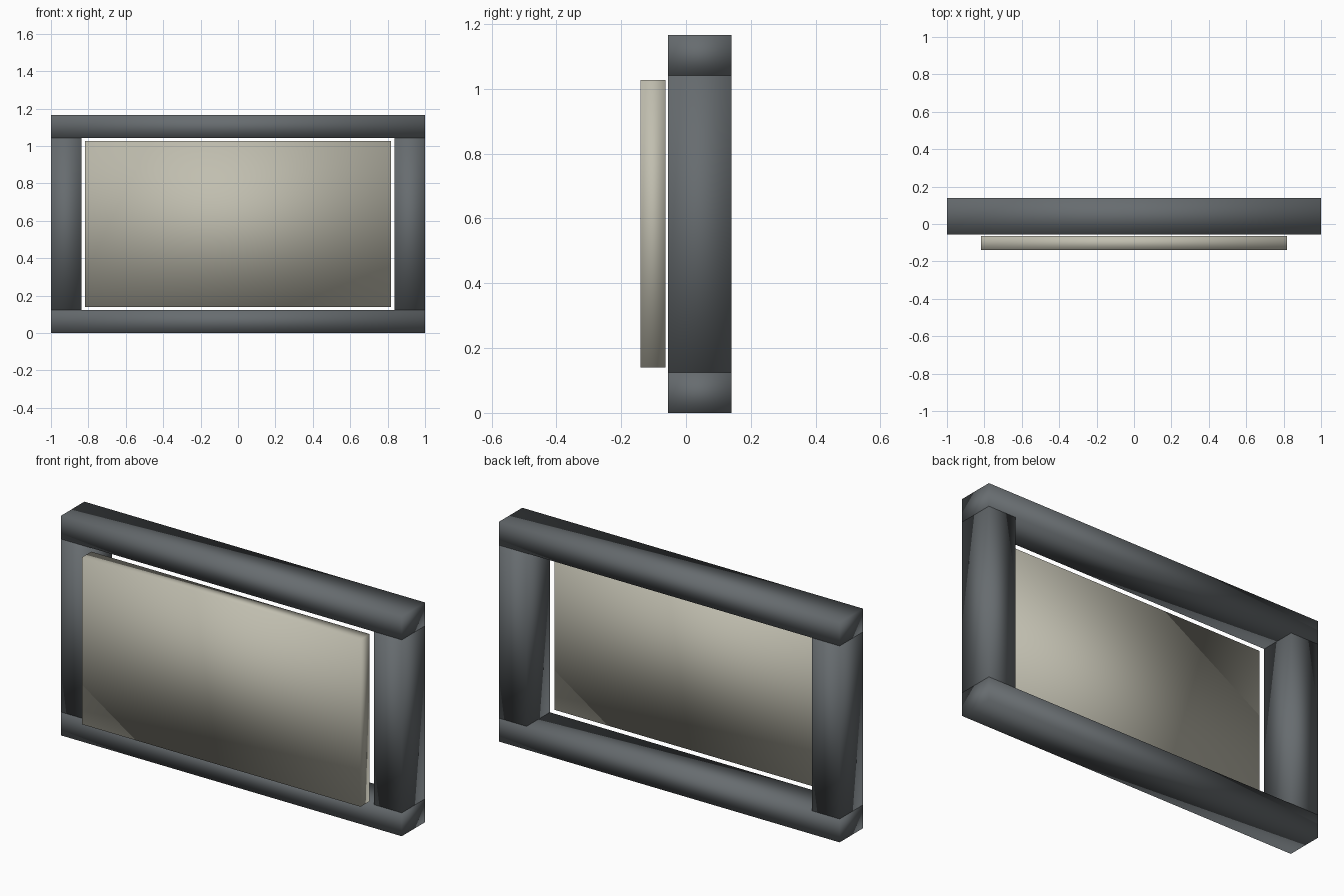
import bpy

default = bpy.data.objects.get("Cube")
if default:
    bpy.data.objects.remove(default, do_unlink=True)


def make_material(name, rgb):
    mat = bpy.data.materials.new(name)
    mat.use_nodes = True
    mat.diffuse_color = (*rgb, 1)
    bsdf = next(n for n in mat.node_tree.nodes if n.type == "BSDF_PRINCIPLED")
    bsdf.inputs["Base Color"].default_value = (*rgb, 1)
    return mat


def box(name, low, high, mat):
    """Box between two corners, shaded smoothly across its edges."""
    center = [(a + b) / 2 for a, b in zip(low, high)]
    bpy.ops.mesh.primitive_cube_add(size=1, location=center)
    obj = bpy.context.object
    obj.name = name
    obj.scale = [b - a for a, b in zip(low, high)]
    bpy.ops.object.transform_apply(location=False, rotation=False, scale=True)
    bpy.ops.object.shade_smooth()
    obj.data.materials.append(mat)
    return obj


slate = make_material("slate grey", (0.135, 0.15, 0.16))
stone = make_material("warm stone", (0.53, 0.515, 0.43))

# Frame dimensions
FRONT, BACK = -0.055, 0.14
HEIGHT, LOWER, UPPER = 1.166, 0.124, 1.042
INNER = 0.838

# Rails run the full width
box("bottom_rail", (-1, FRONT, 0), (1, BACK, LOWER), slate)
box("top_rail", (-1, FRONT, UPPER), (1, BACK, HEIGHT), slate)

# Posts stand between the rails
box("left_post", (INNER, FRONT, LOWER), (1, BACK, UPPER), slate)
box("right_post", (-1, FRONT, LOWER), (-INNER, BACK, UPPER), slate)

# Panel floats just in front of the opening
box("panel", (-0.817, -0.14, 0.14), (0.817, -0.063, 1.027), stone)
